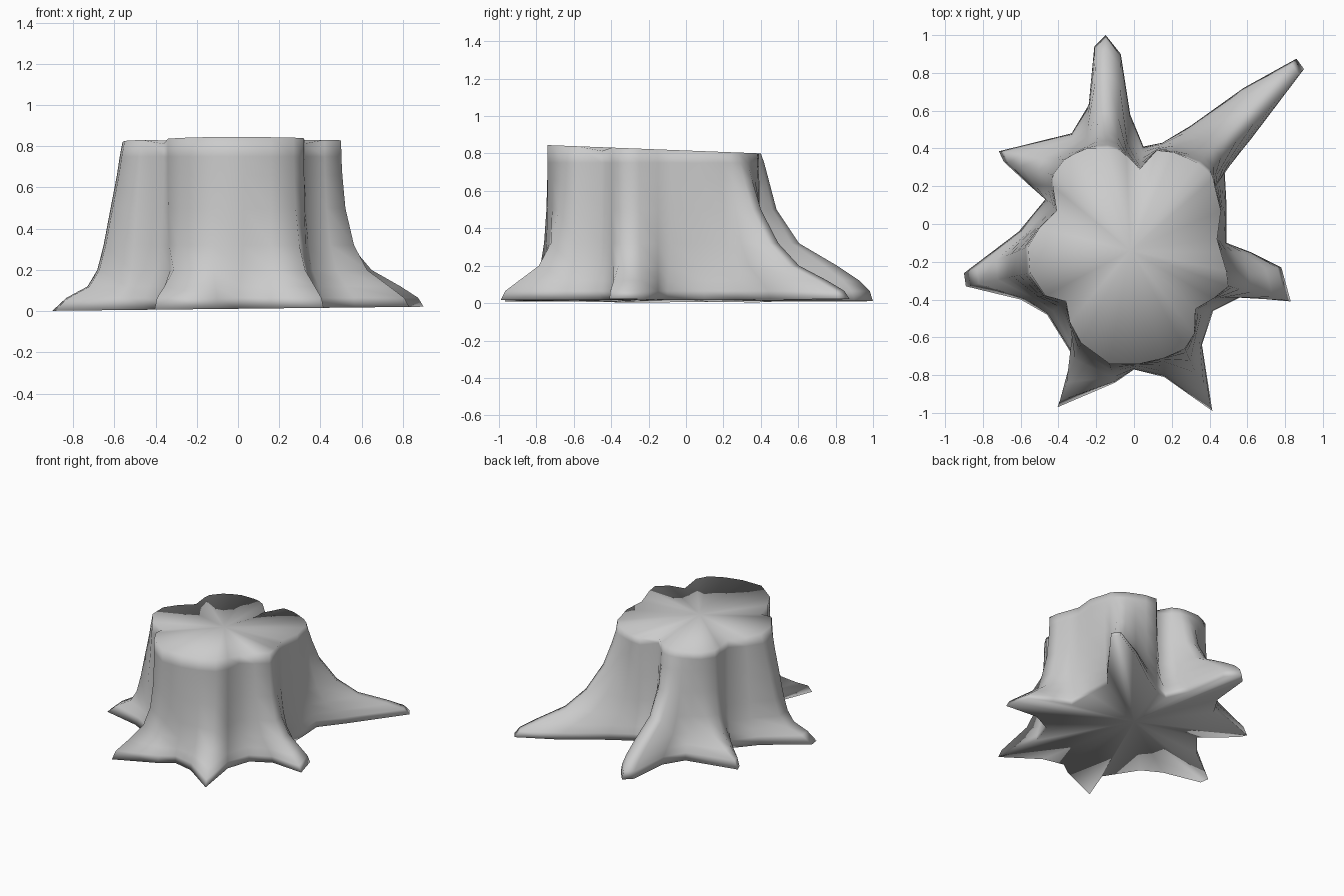
import bpy, bmesh

# Matched outline points, anticlockwise: top rim x, y -> ground outline x, y
LOBES = [
    # front valley and front right root
    (0.03, -.74, 0, -.77), (.16, -.71, .16, -.81), (.27, -.66, .415, -.99),
    (.32, -.58, .36, -.64), (.325, -.45, .42, -.46),
    # right root and right side
    (.42, -.395, .57, -.385), (.50, -.33, .83, -.41), (.49, -.25, .78, -.23),
    (.46, -.15, .62, -.15), (.44, -.08, .49, -.10), (.46, .07, .49, .10),
    (.43, .19, .48, .28),
    # long back right root
    (.42, .24, .62, .45), (.39, .28, .90, .82), (.34, .32, .86, .875),
    (.28, .35, .58, .72), (.21, .38, .30, .52), (.12, .39, .15, .43),
    (.03, .29, .05, .41),
    # back root
    (-.04, .36, -.02, .58), (-.09, .39, -.07, .90), (-.14, .40, -.15, 1.0),
    (-.19, .40, -.21, .94), (-.25, .40, -.24, .63), (-.32, .37, -.33, .48),
    # back left root and left valley
    (-.37, .34, -.715, .385), (-.43, .26, -.69, .33), (-.43, .20, -.56, .21),
    (-.41, .07, -.47, .13), (-.50, -.02, -.61, -.04),
    # left root
    (-.56, -.12, -.90, -.26), (-.55, -.26, -.89, -.33), (-.47, -.38, -.60, -.40),
    (-.36, -.41, -.46, -.48),
    # front left root
    (-.34, -.52, -.31, -.72), (-.28, -.63, -.405, -.97), (-.13, -.74, -.10, -.84),
]
NOTCHES = {(.325, -.45), (.03, .29), (-.36, -.41)}

# Flare: how far the side has moved from rim to ground outline at each height
HEIGHTS = [None, .75, .66, .50, .32, .20, .12, .065, 0]
SIDE = [0, .01, .035, .10, .25, .45, .75, .94, 1]
LEFT = [0, .04, .08, .17, .27, .36, .50, .80, 1]
BACK = [0, .03, .07, .14, .34, .68, .88, .97, 1]


def cut_height(y):
    return .816 - .039 * y


def flare(ring, x, y):
    if y > .85 and x < 0:
        return BACK[ring]
    if x < -.55 and y < 0:
        return LEFT[ring]
    # front roots stay lower than the others
    power = min(1.1 - .3 * y, 1.2)
    if x < -.3 and (y < -.9 or abs(y - .35) < .05):
        power += .5
    return SIDE[ring] ** power


bm = bmesh.new()
rings = []
for r, height in enumerate(HEIGHTS):
    ring = []
    for tx, ty, bx, by in LOBES:
        f = flare(r, bx, by)
        z = height
        if z is None:
            z = cut_height(ty) - (.02 if (tx, ty) in NOTCHES else 0)
        elif z == 0:
            z = .012 + .011 * bx
        ring.append(bm.verts.new((tx + (bx - tx) * f, ty + (by - ty) * f, z)))
    rings.append(ring)

# Bark sides
n = len(LOBES)
for upper, lower in zip(rings, rings[1:]):
    for i in range(n):
        j = (i + 1) % n
        bm.faces.new((upper[i], lower[i], lower[j], upper[j]))

# Cut top and underside, fanned to their centres
top = bm.verts.new((-.02, -.14, cut_height(-.14)))
under = bm.verts.new((0, 0, .02))
for i in range(n):
    j = (i + 1) % n
    bm.faces.new((top, rings[0][i], rings[0][j]))
    bm.faces.new((under, rings[-1][j], rings[-1][i]))
bmesh.ops.recalc_face_normals(bm, faces=bm.faces[:])

# Soft shading all over, including across the rim
for face in bm.faces:
    face.smooth = True

mesh = bpy.data.meshes.new("tree_stump")
bm.to_mesh(mesh)
bm.free()
stump = bpy.data.objects.new("tree_stump", mesh)
bpy.context.collection.objects.link(stump)
